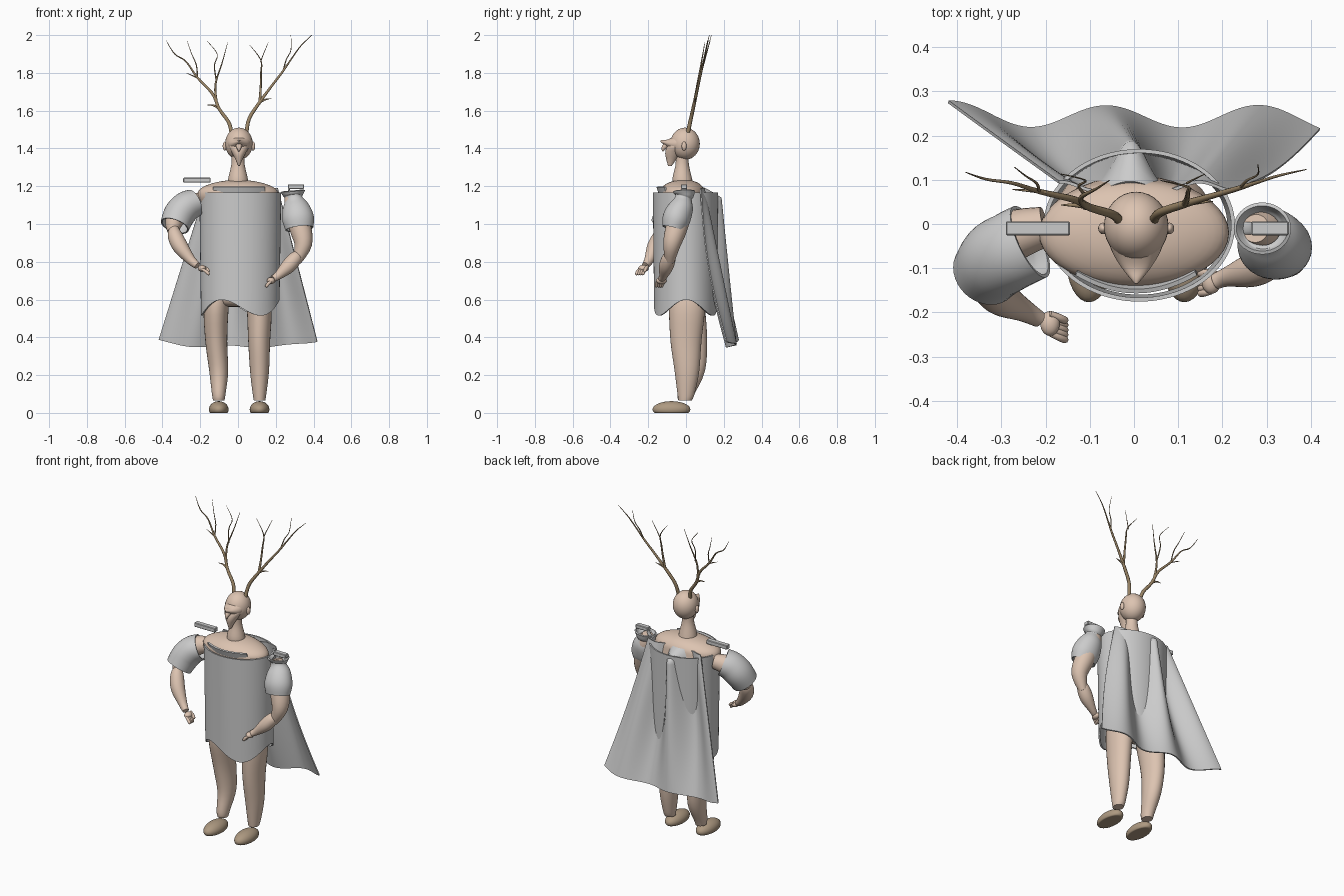
import bpy, bmesh, math
from mathutils import Vector


def material(name, rgb):
    m = bpy.data.materials.new(name)
    m.diffuse_color = (*rgb, 1)
    return m


SKIN = material("skin", (0.72, 0.55, 0.44))
HORN = material("horn", (0.32, 0.23, 0.13))
SHOE = material("shoe_leather", (0.42, 0.32, 0.22))


def finish(name, bm, mat=None, thickness=0, angle=50):
    bmesh.ops.recalc_face_normals(bm, faces=bm.faces)
    me = bpy.data.meshes.new(name)
    bm.to_mesh(me)
    bm.free()
    ob = bpy.data.objects.new(name, me)
    bpy.context.collection.objects.link(ob)
    if mat:
        me.materials.append(mat)
    bpy.ops.object.select_all(action='DESELECT')
    bpy.context.view_layer.objects.active = ob
    ob.select_set(True)
    if thickness:
        mod = ob.modifiers.new("thickness", 'SOLIDIFY')
        mod.thickness, mod.offset = thickness, 0
        bpy.ops.object.modifier_apply(modifier=mod.name)
    bpy.ops.object.shade_smooth_by_angle(angle=math.radians(angle))
    return ob


def spline(keys, steps):
    """Catmull-Rom through tuples of any length."""
    out = []
    for i in range(len(keys) - 1):
        p0, p1, p2, p3 = (keys[max(0, min(len(keys) - 1, i + k))] for k in (-1, 0, 1, 2))
        for s in range(steps):
            t = s / steps
            out.append([0.5 * (2*b + (c-a)*t + (2*a-5*b+4*c-d)*t*t + (3*b-a-3*c+d)*t**3)
                        for a, b, c, d in zip(p0, p1, p2, p3)])
    return out + [list(keys[-1])]


def tube(name, keys, mat=None, sides=24, steps=4, ref=(0, 1, 0), cap=True, thickness=0, flat=False):
    """Skin elliptical rings (x, y, z, r_ref, r_other) along a smooth path."""
    rows = spline([k if len(k) == 5 else (*k, k[3]) for k in keys], steps)
    bm = bmesh.new()
    rings = []
    for i, r in enumerate(rows):
        t = (Vector(rows[min(i+1, len(rows)-1)][:3]) - Vector(rows[max(i-1, 0)][:3])).normalized()
        if flat:
            t = Vector((0, 0, 1))
        a = Vector(ref)
        a = (a - t * a.dot(t)).normalized()
        b = t.cross(a)
        rings.append([bm.verts.new(Vector(r[:3]) + a * max(r[3], .001) * math.cos(q) + b * max(r[4], .001) * math.sin(q))
                      for q in (2 * math.pi * j / sides for j in range(sides))])
    for p, q in zip(rings, rings[1:]):
        for j in range(sides):
            k = (j + 1) % sides
            bm.faces.new((p[j], p[k], q[k], q[j]))
    if cap:
        bm.faces.new(rings[0])
        bm.faces.new(rings[-1])
    return finish(name, bm, mat, thickness)


def ball(name, loc, scale, mat):
    bm = bmesh.new()
    bmesh.ops.create_uvsphere(bm, u_segments=32, v_segments=20, radius=1)
    for v in bm.verts:
        v.co = Vector(a * s + b for a, s, b in zip(v.co, scale, loc))
    return finish(name, bm, mat)


def sheet(name, nu, nv, fn, wrap=False, thickness=.006):
    """Grid surface fn(u, v) with u, v in 0..1."""
    bm = bmesh.new()
    g = [[bm.verts.new(fn(i / nu, j / nv)) for i in range(nu + (not wrap))] for j in range(nv + 1)]
    for j in range(nv):
        for i in range(nu):
            k = (i + 1) % len(g[0])
            bm.faces.new((g[j][i], g[j][k], g[j+1][k], g[j+1][i]))
    return finish(name, bm, None, thickness)


def plate(name, x0, x1, y, z, d, h):
    bm = bmesh.new()
    bmesh.ops.create_cube(bm, size=1)
    for v in bm.verts:
        v.co = Vector(((x0+x1)/2 + v.co.x*(x1-x0), y + v.co.y*d, z + v.co.z*h))
    bmesh.ops.bevel(bm, geom=bm.edges[:], offset=.003, segments=1, affect='EDGES')
    return finish(name, bm, None, 0, 30)


# Torso and neck
VERT = dict(ref=(1, 0, 0), flat=True)
tube("torso", [(0, .01, .56, .02, .02), (0, .01, .58, .14, .10), (0, .01, .68, .165, .115), (0, 0, .88, .165, .11),
               (0, -.01, 1.08, .195, .12), (0, -.02, 1.15, .215, .122), (0, -.02, 1.19, .195, .112),
               (0, -.015, 1.22, .12, .075), (0, -.01, 1.235, .02, .02)], SKIN, 40, **VERT)
tube("neck", [(0, -.015, 1.2, .055), (0, -.02, 1.24, .052), (0, -.02, 1.31, .036), (0, -.02, 1.36, .034)], SKIN, **VERT)

# Head with wedge shaped brow and face, nose and ears
ball("head", (.005, -.005, 1.425), (.073, .078, .085), SKIN)
tube("brow", [(.005, -.01, 1.43, .07, .06), (.005, -.06, 1.425, .056, .042), (.005, -.1, 1.43, .032, .018),
              (.005, -.125, 1.437, .012, .009), (.005, -.135, 1.44, .003, .003)], SKIN, 28, ref=(1, 0, 0))
tube("face", [(.005, -.04, 1.45, .048, .035), (.005, -.055, 1.41, .052, .046), (.005, -.067, 1.375, .036, .043),
              (.005, -.078, 1.34, .018, .026), (.005, -.085, 1.308, .005, .01)], SKIN, **VERT)
tube("nose", [(.005, -.07, 1.435, .018), (.005, -.1, 1.42, .018), (.005, -.12, 1.4, .011), (.005, -.12, 1.385, .004)],
     SKIN, 16, ref=(1, 0, 0))
for s, n in ((-1, "left"), (1, "right")):
    ball(n + "_ear", (.005 + s * .075, -.01, 1.412), (.011, .013, .024), SKIN)

# Legs and flat soled shoes
for n, x, hip, knee in (("left", -.102, -.115, .03), ("right", .114, .112, .0)):
    tube(n + "_leg", [(hip * .8, .0, .68, .06, .08), (hip, .005, .56, .066, .095), (hip, knee, .38, .058, .082),
                      (x, knee + .005, .22, .05, .065), (x, 0, .1, .036, .045), (x, -.005, .065, .03, .035)],
         SKIN, 28, **VERT)
    foot = ball(n + "_shoe", (x, -.077, .018), (.052, .1, .044), SHOE)
    for v in foot.data.vertices:
        v.co.z = max(v.co.z, 0)

# Arms, wrists and fingers
ARMS = {
    "left": ([(-.2, -.005, 1.12, .045), (-.28, -.03, 1.10, .058), (-.335, -.08, 1.02, .05), (-.345, -.11, .96, .03)],
             [(-.335, -.11, .985, .02), (-.335, -.13, .945, .038), (-.305, -.165, .88, .041), (-.25, -.195, .81, .026), (-.215, -.215, .78, .019)],
             (-.225, -.21, .785), (-.155, -.24, .745)),
    "right": ([(.275, -.01, 1.16, .032), (.30, -.02, 1.09, .055), (.33, -.05, .98, .058), (.345, -.075, .89, .046), (.31, -.085, .80, .024)],
              [(.33, -.08, .845, .02), (.305, -.09, .82, .036), (.265, -.105, .775, .038), (.21, -.12, .725, .022), (.185, -.13, .71, .018)],
              (.20, -.125, .72), (.15, -.135, .68)),
}
for n, (upper, fore, wrist, tip) in ARMS.items():
    tube(n + "_upper_arm", upper, SKIN)
    tube(n + "_forearm", fore, SKIN)
    w, e = Vector(wrist), Vector(tip)
    palm = w.lerp(e, .5)
    ball(n + "_palm", palm, (.022, .028, .018), SKIN)
    for i in range(5):
        off = Vector((0, (i - 2) * .011, -.004 if i < 4 else .012))
        a, b, c = palm + off, palm.lerp(e, .6) + off, e + off + Vector((0, 0, -.006))
        tube(n + "_finger_%d" % (i + 1), [(*a, .007), (*b, .009), (*c, .008), (*(c + (c - b) * .3), .002)], SKIN, 10, 3)

# Loose sleeves
tube("left_sleeve", [(-.235, -.04, 1.11, .085, .072), (-.275, -.06, 1.09, .085, .078), (-.31, -.08, 1.05, .085, .08),
                     (-.335, -.11, .99, .076, .074)], None, 36, 5, cap=False, thickness=.008)
tube("right_sleeve", [(.29, -.01, 1.175, .055, .062), (.292, -.01, 1.155, .048, .05), (.295, -.015, 1.135, .04, .042),
                      (.305, -.025, 1.09, .06, .066), (.318, -.05, 1.03, .07, .08), (.325, -.065, .975, .058, .07)],
     None, 36, 5, cap=False, thickness=.008)


# Tunic with rippled hem
def tunic(u, v):
    p = u * 2 * math.pi
    hem = .557 - .042 * math.cos(3 * (p - .55))
    z = 1.168 + (hem - 1.168) * v
    flare = 1 - .04 * v
    return (.012 + .212 * flare * math.sin(p), -.003 - .168 * flare * math.cos(p), z)


sheet("tunic", 80, 16, tunic, True, .009)


# Cape, sloping out from the upper back to a wavy hem
def cape(u, t):
    u = 2 * u - 1
    half = .19 + .23 * t
    wave = math.cos(2 * math.pi * (u + .15) / .82)
    y = .085 + .155 * t + (.01 + .015 * t) * wave - .03 * math.sin(math.pi * t) * (1 - wave) / 2
    y += .012 * t * u ** 4 - .018 * t * max(0, u) ** 6 * (u > 0)
    y += .085 * math.exp(-(u + .12) ** 2 / .05) * (1 - t) * min(1, t / .06)
    hem = .352 + .03 * u ** 4 + .006 * wave
    return (half * u + .02 * (1 - t), y, 1.19 + (hem - 1.19) * t)


sheet("cape", 80, 48, cape, False, .007)


# Collar band across the chest, and shoulder plates
def collar(u, v):
    x = (u - .5) * .27
    return (x + .005, -.152 + 2.2 * x * x + .012 * v, 1.197 - .035 * v)


sheet("collar_band", 24, 3, collar, False, .01)
plate("left_shoulder_plate", -.29, -.145, -.01, 1.232, .032, .026)
plate("right_shoulder_plate", .265, .35, -.01, 1.198, .032, .024)
tube("right_shoulder_strap", [(.275, -.01, 1.195, .014, .004), (.265, -.01, 1.17, .014, .004), (.25, -.01, 1.15, .014, .004)], None, 12)

# Branching antlers as (x, z, radius); depth follows the backward lean
ANTLERS = {
    "left": [[(-.035, 1.485, .011), (-.05, 1.54, .01), (-.1, 1.61, .009), (-.135, 1.69, .008), (-.215, 1.775, .006),
              (-.275, 1.86, .004), (-.335, 1.9, .003), (-.38, 1.97, .001)],
             [(-.1, 1.61, .006), (-.13, 1.628, .005), (-.165, 1.63, .001)],
             [(-.11, 1.62, .008), (-.12, 1.7, .006), (-.115, 1.76, .005), (-.085, 1.85, .003), (-.055, 1.96, .001)],
             [(-.115, 1.76, .004), (-.125, 1.84, .003), (-.11, 1.9, .002), (-.165, 1.97, .001)],
             [(-.215, 1.775, .004), (-.22, 1.84, .003), (-.245, 1.9, .002), (-.27, 1.97, .001)],
             [(-.2, 1.765, .004), (-.24, 1.785, .003), (-.275, 1.8, .001)]],
    "right": [[(.045, 1.485, .011), (.06, 1.56, .01), (.115, 1.645, .009), (.17, 1.72, .007), (.235, 1.805, .006),
               (.28, 1.87, .004), (.33, 1.94, .003), (.39, 2.0, .001)],
              [(.11, 1.64, .006), (.14, 1.657, .005), (.178, 1.665, .001)],
              [(.115, 1.645, .008), (.12, 1.72, .006), (.122, 1.8, .005), (.12, 1.87, .003), (.06, 1.95, .001)],
              [(.12, 1.86, .003), (.135, 1.9, .002), (.16, 1.96, .001)],
              [(.24, 1.81, .004), (.255, 1.87, .003), (.28, 1.92, .002), (.28, 2.0, .001)]],
}
for n, branches in ANTLERS.items():
    for i, br in enumerate(branches):
        tube("%s_antler_%d" % (n, i + 1), [(x, .01 + (z - 1.485) * .22 + .012 * math.sin(i * 2) * (z - br[0][1]) / .2, z, r)
                                           for x, z, r in br], HORN, 10, 4)
